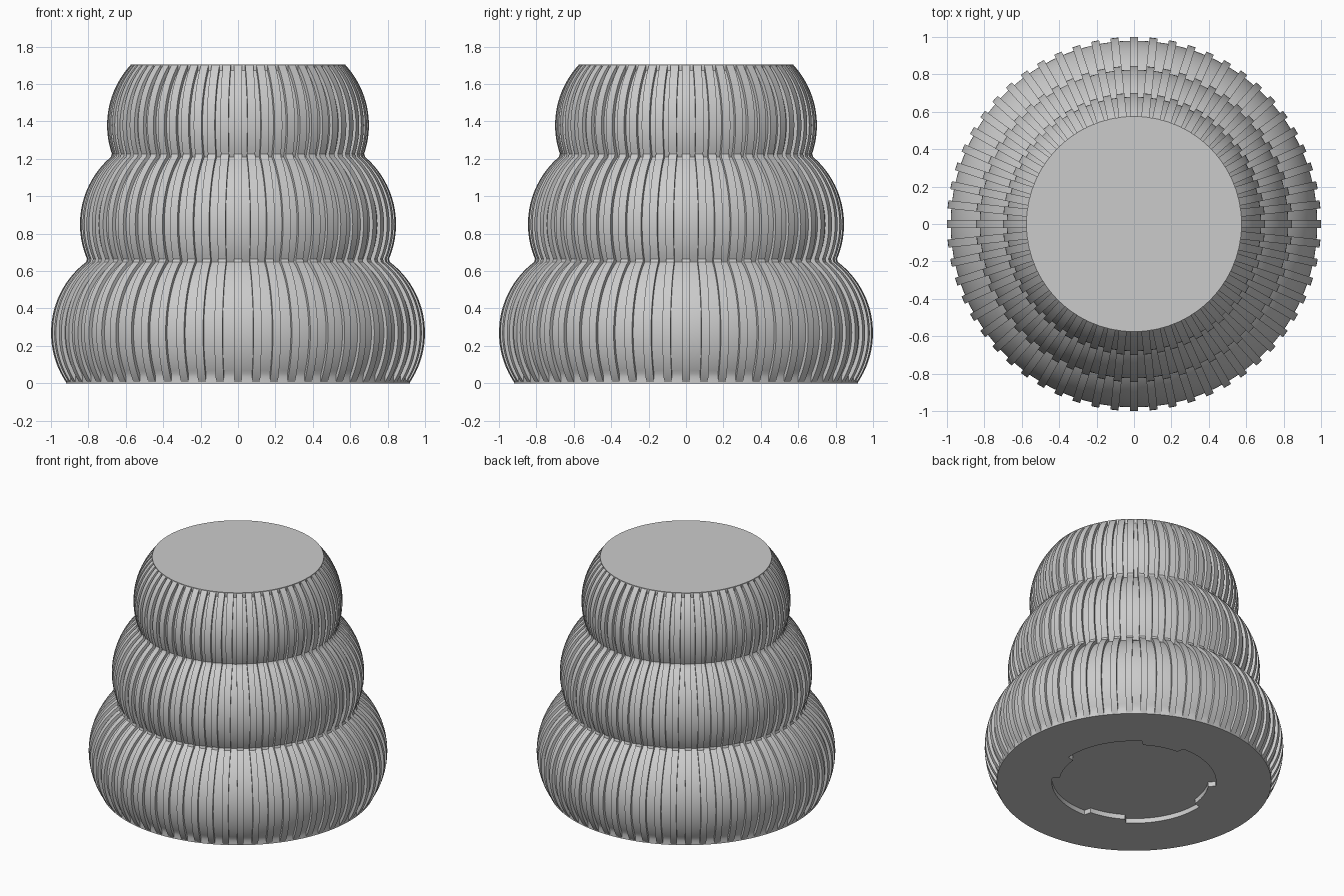
import bpy, bmesh
from math import sin, cos, sqrt, radians, degrees, pi

cube = bpy.data.objects.get("Cube")
if cube:
    bpy.data.objects.remove(cube, do_unlink=True)

TIERS = [(0.525, 0.27), (0.37, 0.85), (0.225, 1.38)]  # bulge centres (radius, height)
TOP = 1.705
SEGMENTS = 240
RIBS = 60
RIB_WIDTH = 0.043
STEPS = 100

grey = bpy.data.materials.new("light_grey")
grey.use_nodes = True
grey.diffuse_color = (0.6, 0.6, 0.6, 1)
grey.node_tree.nodes["Principled BSDF"].inputs["Base Color"].default_value = (0.6, 0.6, 0.6, 1)


def envelope(z, bulge):
    """Outer radius of the three stacked bulges at height z."""
    return max(c + sqrt(max(bulge ** 2 - (z - h) ** 2, 0)) for c, h in TIERS)


def finish(name, bm):
    bmesh.ops.recalc_face_normals(bm, faces=bm.faces)
    mesh = bpy.data.meshes.new(name)
    bm.to_mesh(mesh)
    bm.free()
    mesh.materials.append(grey)
    obj = bpy.data.objects.new(name, mesh)
    bpy.context.collection.objects.link(obj)
    bpy.ops.object.select_all(action='DESELECT')
    obj.select_set(True)
    bpy.context.view_layer.objects.active = obj
    bpy.ops.object.shade_smooth_by_angle(angle=radians(30))


def socket_radius(angle):
    """Round socket with four inward locking tabs."""
    return 0.5 if (degrees(angle) - 56) % 90 < 31 else 0.55


# Stacked body, with a socket underneath and short straight rims at both ends
heights = [TOP * i / STEPS for i in range(STEPS + 1)]


def body_radius(z):
    r = envelope(z, 0.455)
    if z < 0.06:
        r = max(r, 0.92)
    if z > 1.65:
        r = max(r, 0.575)
    return r


rings = [(socket_radius, 0.035), (socket_radius, 0.0)]
rings += [(lambda a, z=z: body_radius(z), z) for z in heights]

bm = bmesh.new()
loops = []
for radius, z in rings:
    loop = []
    for i in range(SEGMENTS):
        a = 2 * pi * i / SEGMENTS
        r = radius(a)
        loop.append(bm.verts.new((r * cos(a), r * sin(a), z)))
    loops.append(loop)
for low, high in zip(loops, loops[1:]):
    for i in range(SEGMENTS):
        j = (i + 1) % SEGMENTS
        bm.faces.new((low[i], low[j], high[j], high[i]))
bm.faces.new(loops[0])
bm.faces.new(loops[-1])
finish("tiered_body", bm)

# Vertical ribs following the bulges
bm = bmesh.new()
half = RIB_WIDTH / 2
for n in range(RIBS):
    a = 2 * pi * n / RIBS
    previous = None
    for i in range(STEPS + 1):
        z = 0.002 + (TOP - 0.004) * i / STEPS
        outer = envelope(z, 0.475)
        inner = envelope(z, 0.455) - 0.02
        section = [bm.verts.new((r * cos(a) - s * sin(a), r * sin(a) + s * cos(a), z))
                   for r, s in ((inner, -half), (outer, -half), (outer, half), (inner, half))]
        if previous:
            for k in range(4):
                m = (k + 1) % 4
                bm.faces.new((previous[k], previous[m], section[m], section[k]))
        else:
            bm.faces.new(section)
        previous = section
    bm.faces.new(previous)
finish("vertical_ribs", bm)
